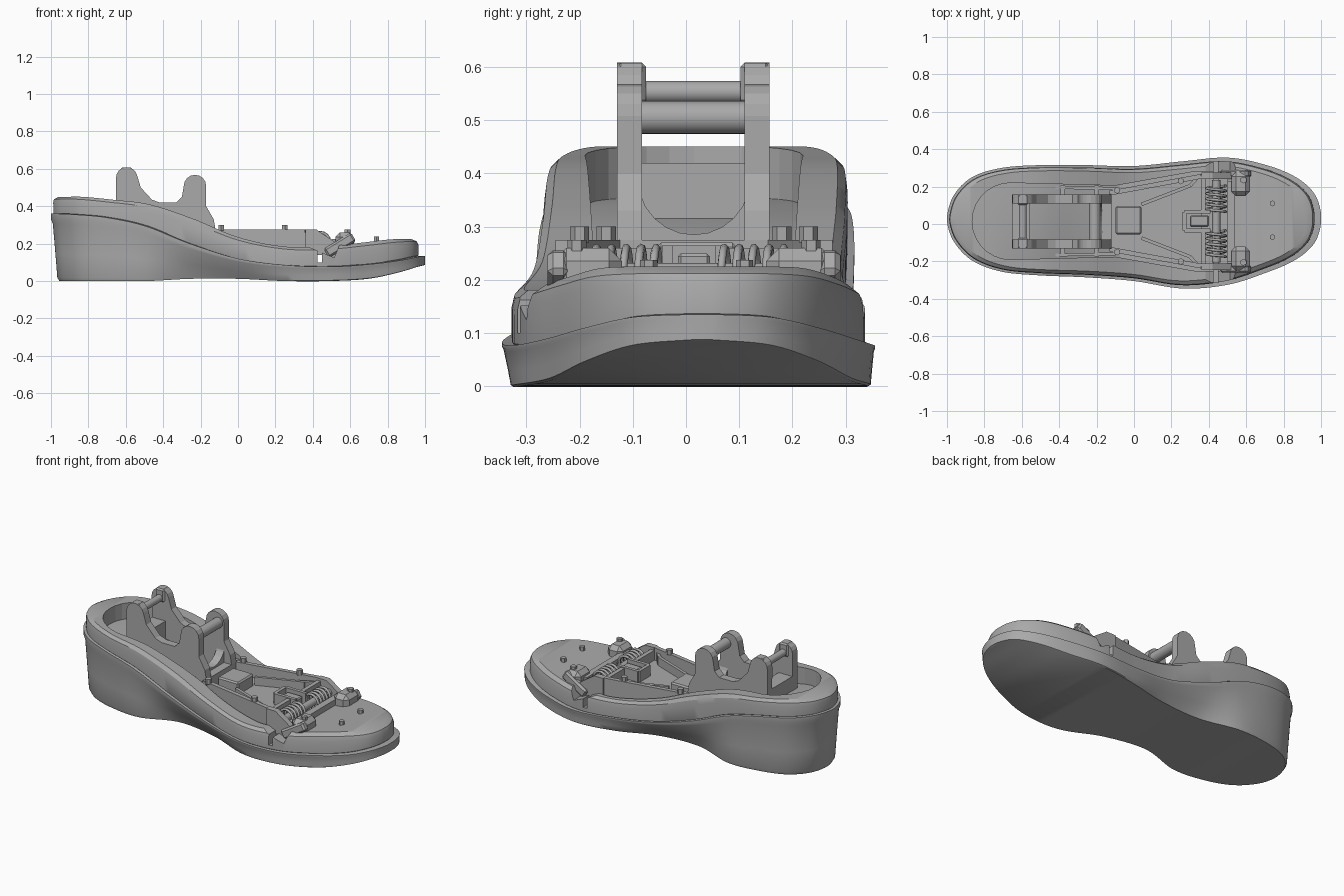
import bpy, bmesh, math
from mathutils import Vector, Matrix

cube = bpy.data.objects.get("Cube")
if cube:
    bpy.data.objects.remove(cube, do_unlink=True)

grey = bpy.data.materials.new("plain grey")
grey.use_nodes = True
grey.diffuse_color = (0.4, 0.4, 0.4, 1)
grey.node_tree.nodes["Principled BSDF"].inputs["Base Color"].default_value = (0.4, 0.4, 0.4, 1)
MID = 0.015   # mechanism centre line


def finish(name, bm, smooth=None):
    bmesh.ops.recalc_face_normals(bm, faces=bm.faces)
    mesh = bpy.data.meshes.new(name)
    bm.to_mesh(mesh)
    bm.free()
    ob = bpy.data.objects.new(name, mesh)
    bpy.context.collection.objects.link(ob)
    mesh.materials.append(grey)
    if smooth:
        bpy.ops.object.select_all(action='DESELECT')
        ob.select_set(True)
        bpy.context.view_layer.objects.active = ob
        bpy.ops.object.shade_smooth_by_angle(angle=math.radians(smooth))
    return ob


def prism(name, pts, lo, hi, axis='Z'):
    """Extrude a 2D outline along Z, or an XZ outline along Y."""
    bm = bmesh.new()
    put = (lambda p, h: (p[0], p[1], h)) if axis == 'Z' else (lambda p, h: (p[0], h, p[1]))
    face = bm.faces.new([bm.verts.new(put(p, lo)) for p in pts])
    ext = bmesh.ops.extrude_face_region(bm, geom=[face])
    shift = Vector(put((0, 0), hi - lo))
    bmesh.ops.translate(bm, vec=shift, verts=[g for g in ext['geom'] if isinstance(g, bmesh.types.BMVert)])
    return finish(name, bm)


def box(name, x, y, z, turn=0, bevel=0):
    bm = bmesh.new()
    size = Vector((x[1] - x[0], y[1] - y[0], z[1] - z[0]))
    mid = Vector((x[0] + x[1], y[0] + y[1], z[0] + z[1])) / 2
    m = Matrix.Translation(mid) @ Matrix.Rotation(turn, 4, 'Y') @ Matrix.Diagonal((*size, 1))
    bmesh.ops.create_cube(bm, size=1, matrix=m)
    if bevel:
        bmesh.ops.bevel(bm, geom=bm.edges[:], offset=bevel, segments=1, affect='EDGES')
    return finish(name, bm)


def rod(name, mid, r, length, axis='Y', sides=20):
    bm = bmesh.new()
    rot = Matrix.Rotation(math.pi / 2, 4, 'X') if axis == 'Y' else Matrix()
    bmesh.ops.create_cone(bm, cap_ends=True, segments=sides, radius1=r, radius2=r,
                          depth=length, matrix=Matrix.Translation(mid) @ rot)
    return finish(name, bm, 35 if sides > 8 else None)


def wall(name, a, b, z, t=0.025):
    """Upright strip between two plan points."""
    a, b = Vector(a), Vector(b)
    n = (b - a).normalized().orthogonal() * t / 2
    return prism(name, [a + n, b + n, b - n, a - n], *z)


def arc(cx, cz, r, start, end, steps=8):
    angles = [math.radians(start + (end - start) * i / steps) for i in range(steps + 1)]
    return [(cx + r * math.cos(a), cz + r * math.sin(a)) for a in angles]


# Outline and height tables, sampled at equal angles from heel to toe
LEFT = [.03, .15, .25, .30, .315, .315, .31, .335, .355, .315, .25, .16, .05]
RIGHT = [.02, -.09, -.195, -.255, -.275, -.285, -.305, -.345, -.325, -.26, -.19, -.1, .01]
RIM = [.36, .36, .355, .34, .295, .2, .12, .085, .077, .09, .11, .13, .135]
TOP = [.45, .45, .45, .435, .41, .335, .235, .185, .185, .205, .222, .225, .225]
BASE = [0, 0, 0, 0, 0, .012, .012, 0, 0, .012, .045, .075, .085]
WAIST = [1, 1, 1, 1, .99, .76, .82, .96, 1, 1, 1, 1, 1]
STEPS = 80


def sample(table, t):
    k = min(int(t * 12), 11)
    f = t * 12 - k
    p = [table[min(max(k + j, 0), 12)] for j in (-1, 0, 1, 2)]
    return p[1] + .5 * f * (p[2] - p[0] + f * (2*p[0] - 5*p[1] + 4*p[2] - p[3] + f * (3*(p[1] - p[2]) + p[3] - p[0])))


def layered(name, layers, smooth):
    """Stack of outlines: each layer gives (heel inset, toe inset, height function, waist blend)."""
    bm = bmesh.new()
    rows = []
    for heel, toe, height, waist in layers:
        sides = [[], []]
        for i in range(STEPS + 1):
            t = i / STEPS
            inset = heel + (toe - heel) * t
            x = -math.cos(math.pi * t) * (1 - inset)
            l, r = sample(LEFT, t), sample(RIGHT, t)
            c = (l + r) / 2
            s = (1 - inset / .5) * (1 + waist * (sample(WAIST, t) - 1))
            for side, y in zip(sides, (l, r)):
                side.append(bm.verts.new((x, c + (y - c) * s, height(t))))
        rows.append(sides)
    for a, b in zip(rows, rows[1:]):
        ra, rb = a[0] + a[1][::-1], b[0] + b[1][::-1]
        for i in range(len(ra)):
            j = (i + 1) % len(ra)
            bm.faces.new((ra[i], ra[j], rb[j], rb[i]))
    for l, r in (rows[0], rows[-1]):
        for i in range(STEPS):
            bm.faces.new((l[i], l[i + 1], r[i + 1], r[i]))
    return finish(name, bm, smooth)


def mix(f):
    return lambda t: sample(RIM, t) + f * (sample(TOP, t) - sample(RIM, t))


def low(f):
    return lambda t: sample(BASE, t) + f * (sample(RIM, t) - sample(BASE, t))


# Outsole with tucked-in waist and a slim raised lip
layered("outsole", [(.045, .006, low(0), 1), (.034, 0, low(.05), 1), (.024, 0, low(.4), .55),
                    (.01, 0, low(.85), 0), (0, 0, low(.92), 0), (0, 0, low(1), 0), (.03, .03, low(1), 0)], 35)

# Upper shell with hollow for the mechanism
shell = layered("upper_shell", [(.03, .045, mix(-.1), 0), (.014, .035, mix(.02), 0), (.012, .036, mix(.65), 0),
                                (.016, .045, mix(.86), 0), (.04, .075, mix(1), 0)], 30)
heel_arc = arc(-.66, .015, .205, 270, 90, 14)
hollow = prism("hollow_cutter", heel_arc + [(-.1, .205), (.32, .28), (.5, .28), (.5, -.25), (.32, -.25), (-.1, -.175)],
               .14, .8)
slots = [box("joint_slot_cutter", (.425, .45), (-.5, .5), (.1, .5)),
         box("right_notch_cutter", (.44, .59), (-.5, -.24), (.14, .5), .4),
         box("left_notch_cutter", (.44, .59), (.27, .5), (.14, .5), .4)]
for cutter in [hollow] + slots:
    cutter.hide_render = True
    mod = shell.modifiers.new(cutter.name, 'BOOLEAN')
    mod.operation, mod.object, mod.solver = 'DIFFERENCE', cutter, 'EXACT'
bpy.context.view_layer.update()
cut_mesh = bpy.data.meshes.new_from_object(shell.evaluated_get(bpy.context.evaluated_depsgraph_get()))
shell.modifiers.clear()
shell.data = cut_mesh
for cutter in [hollow] + slots:
    bpy.data.objects.remove(cutter, do_unlink=True)

# Ankle side plates with two rounded lugs each
profile = ([(-.65, .14)] + arc(-.595, .552, .057, 180, 15) + [(-.52, .5), (-.46, .435), (-.42, .42), (-.33, .42), (-.3, .45)]
           + arc(-.23, .508, .06, 180, 0) + [(-.17, .4), (-.13, .33), (-.12, .275), (-.12, .14)])
for name, y, cap in (("right", -.13, (-.13, -.075)), ("left", .11, (.102, .157))):
    prism(name + "_ankle_plate", profile, y, y + .047, 'Y')
    box(name + "_rear_lug_cap", (-.625, -.565), cap, (.53, .608), 0, .008)
rod("rear_pin", (-.595, MID, .553), .021, .25)
rod("front_pin", (-.21, MID, .505), .031, .25)

# Cross walls, with a scooped front saddle
box("ankle_rear_wall", (-.65, -.56), (-.11, .13), (.14, .42))
saddle = prism("front_saddle", [(-.09, .14), (.12, .14)] + arc(MID, .39, .105, 0, -180, 12), 0, .05, 'Y')
saddle.data.transform(Matrix.Translation((-.17, 0, 0)) @ Matrix.Rotation(math.pi / 2, 4, 'Z'))
box("saddle_foot", (-.17, -.12), (-.11, .13), (.14, .275))
box("heel_block", (-.83, -.66), (-.05, .08), (.14, .24), 0, .008)
box("front_block", (-.1, .04), (-.055, .095), (.14, .27), 0, .008)

# Midfoot frame: floor plate, splayed walls and ribs
prism("frame_plate", [(-.13, -.14), (.36, -.235), (.36, .265), (-.13, .17)], .14, .2)
for s, name in ((-1, "right"), (1, "left")):
    def at(x, y):
        return (x, MID + s * y)

    def across(a, b):
        return sorted((MID + s * a, MID + s * b))

    wall(name + "_frame_wall", at(-.13, .15), at(.36, .24), (.14, .275))
    wall(name + "_inner_rib", at(.04, .09), at(.3, .19), (.14, .25), .018)
    wall(name + "_rib_end", at(.3, .19), at(.34, .235), (.14, .25), .018)
    wall(name + "_front_wall", at(.37, .05), at(.37, .25), (.14, .26))
    wall(name + "_centre_pocket_wall", at(.27, .05), at(.41, .05), (.14, .265), .02)
    # Heel rail with spacers
    wall(name + "_heel_rail", at(-.68, .185), at(-.1, .175), (.14, .27), .016)
    for x in (-.53, -.38, -.2):
        box(name + "_rail_spacer", (x - .012, x + .012), across(.14, .19), (.14, .275))
    # Toe joint brackets, tilted arms and fasteners
    box(name + "_bracket", (.52, .62), across(.135, .265), (.12, .26), 0, .025)
    prism(name + "_bracket_side", [(.36, .14), (.36, .275), (.42, .275), (.53, .2), (.53, .14)],
          *across(.225, .26), 'Y')
    box(name + "_tilted_arm", (.46, .63), across(.235, .275), (.165, .22), -.55, .01)
    for x, y, z in ((.25, .215, .285), (-.09, .165, .285), (.585, .22, .26), (-.77, .11, .16)):
        rod(name + "_bolt", (*at(x, y), z), .018, .03, 'Z', 6)
    rod(name + "_toe_stud", (.74, .02 + s * .09, .222), .016, .03, 'Z', 6)
wall("pocket_back_wall", (.27, MID - .05), (.27, MID + .05), (.14, .265), .02)
box("joint_tongue", (.3, .4), (-.015, .045), (.14, .25), 0, .006)
box("toe_hinge_bar", (.5, .54), (-.2, .23), (.14, .225))
rod("spring_rod", (.44, MID, .21), .022, .44)

# Coil springs on the joint rod
for name, y0 in (("right_spring", -.175), ("left_spring", .065)):
    curve = bpy.data.curves.new(name, 'CURVE')
    curve.dimensions = '3D'
    curve.bevel_depth, curve.bevel_resolution = .008, 1
    spline = curve.splines.new('POLY')
    spline.points.add(80)
    for i, p in enumerate(spline.points):
        a = i * math.tau / 16
        p.co = (.44 + .05 * math.cos(a), y0 + .14 * i / 80, .21 + .05 * math.sin(a), 1)
    curve.materials.append(grey)
    bpy.context.collection.objects.link(bpy.data.objects.new(name, curve))
